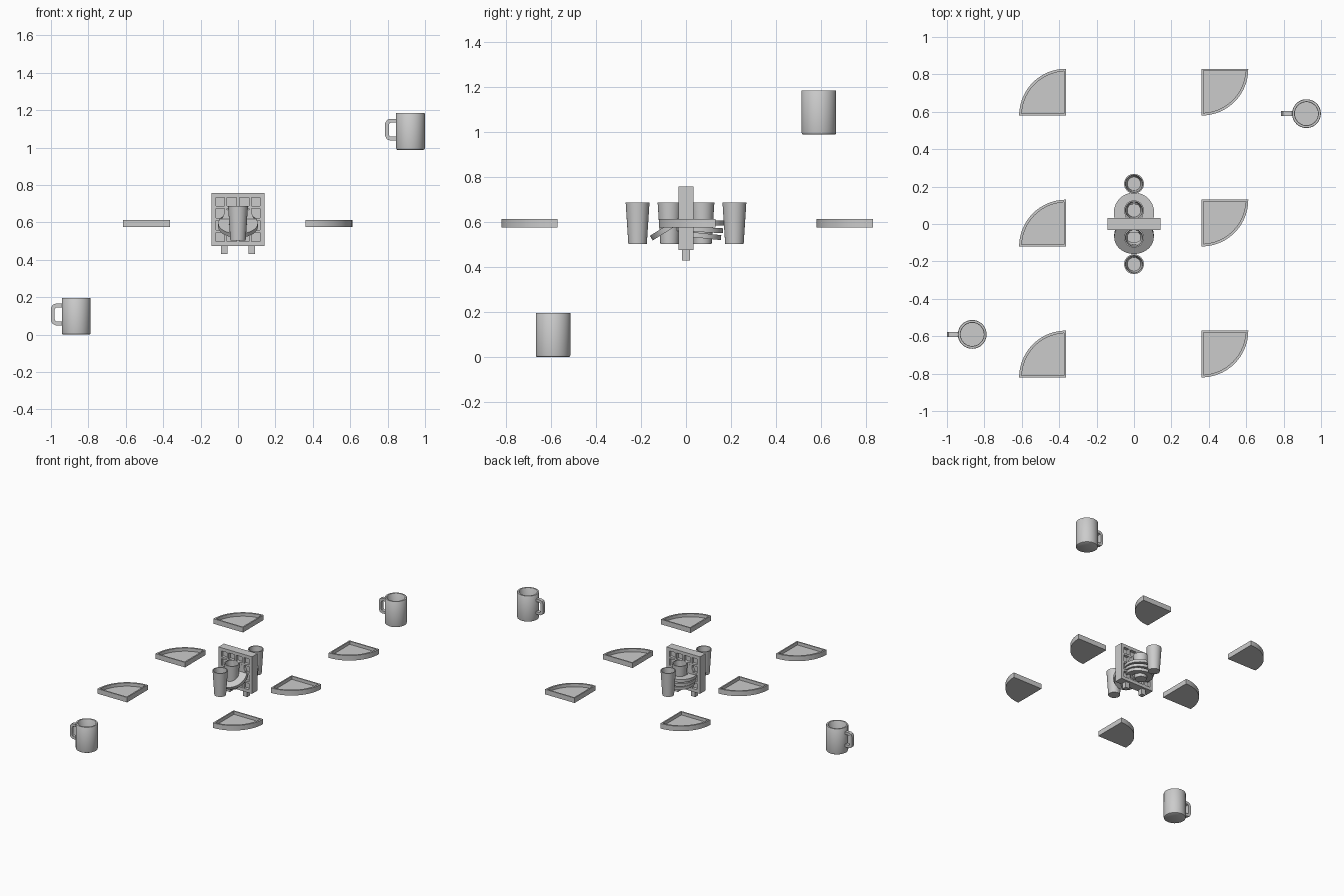
import bpy, bmesh, math
from mathutils import Matrix, Vector

if "Cube" in bpy.data.objects:
    bpy.data.objects.remove(bpy.data.objects["Cube"])


def finish(bm, name, smooth=True):
    bmesh.ops.recalc_face_normals(bm, faces=bm.faces)
    me = bpy.data.meshes.new(name)
    bm.to_mesh(me)
    bm.free()
    ob = bpy.data.objects.new(name, me)
    bpy.context.collection.objects.link(ob)
    if smooth:
        bpy.ops.object.select_all(action='DESELECT')
        ob.select_set(True)
        bpy.context.view_layer.objects.active = ob
        bpy.ops.object.shade_smooth_by_angle(angle=math.radians(35))
    return ob


def add_lathe(bm, profile, loc, closed=False, tilt=0.0, n=40):
    """Spin an (r, z) profile; r = 0 closes with a single point."""
    m = Matrix.Translation(loc) @ Matrix.Rotation(tilt, 4, 'X')
    rings = []
    for r, z in profile:
        count = n if r > 0 else 1
        rings.append([bm.verts.new(m @ Vector((r * math.cos(2 * math.pi * i / n),
                                               r * math.sin(2 * math.pi * i / n), z)))
                      for i in range(count)])
    pairs = list(zip(rings, rings[1:]))
    if closed:
        pairs.append((rings[-1], rings[0]))
    for a, b in pairs:
        for i in range(n):
            j = (i + 1) % n
            if len(a) == 1:
                bm.faces.new((a[0], b[i], b[j]))
            elif len(b) == 1:
                bm.faces.new((a[i], a[j], b[0]))
            else:
                bm.faces.new((a[i], a[j], b[j], b[i]))


def add_box(bm, x, y, z):
    m = Matrix.Translation(((x[0] + x[1]) / 2, (y[0] + y[1]) / 2, (z[0] + z[1]) / 2))
    m = m @ Matrix.Diagonal((x[1] - x[0], y[1] - y[0], z[1] - z[0], 1))
    bmesh.ops.create_cube(bm, size=1, matrix=m)


def mug(name, loc):
    bm = bmesh.new()
    add_lathe(bm, [(0, 0), (0.070, 0), (0.075, 0.003), (0.077, 0.010), (0.077, 0.194),
                   (0.075, 0.197), (0.064, 0.197), (0.062, 0.194), (0.062, 0.018),
                   (0, 0.018)], loc, n=48)
    # D-shaped handle
    outer = [(-0.07, 0.166), (-0.110, 0.166), (-0.126, 0.159), (-0.135, 0.142),
             (-0.135, 0.074), (-0.126, 0.057), (-0.110, 0.050), (-0.07, 0.050)]
    inner = [(-0.07, 0.146), (-0.104, 0.146), (-0.111, 0.143), (-0.115, 0.135),
             (-0.115, 0.081), (-0.111, 0.073), (-0.104, 0.070), (-0.07, 0.070)]
    loops = [[bm.verts.new(Vector(loc) + Vector((x, y, z))) for x, z in prof]
             for prof, y in ((outer, -0.013), (outer, 0.013), (inner, 0.013), (inner, -0.013))]
    for k in range(4):
        a, b = loops[k], loops[(k + 1) % 4]
        for i in range(7):
            bm.faces.new((a[i], a[i + 1], b[i + 1], b[i]))
    for i in (0, 7):
        bm.faces.new([l[i] for l in loops])
    finish(bm, name)


def tray(name, corner, start):
    """Quarter-round tray with a raised rim."""
    cx, cy = corner
    bm = bmesh.new()
    pts = [(cx, cy)] + [(cx + 0.25 * math.cos(start + i * math.pi / 48),
                         cy + 0.25 * math.sin(start + i * math.pi / 48)) for i in range(25)]
    base = bm.faces.new([bm.verts.new((x, y, 0.575)) for x, y in pts])
    ext = bmesh.ops.extrude_face_region(bm, geom=[base], use_keep_orig=True)
    top = [g for g in ext['geom'] if isinstance(g, bmesh.types.BMFace)]
    bmesh.ops.translate(bm, vec=(0, 0, 0.038), verts=top[0].verts)
    bmesh.ops.recalc_face_normals(bm, faces=bm.faces)
    bmesh.ops.inset_region(bm, faces=top, thickness=0.014)
    # sink the floor with vertical rim walls
    ext = bmesh.ops.extrude_face_region(bm, geom=top)
    floor = [g for g in ext['geom'] if isinstance(g, bmesh.types.BMVert)]
    bmesh.ops.translate(bm, vec=(0, 0, -0.024), verts=floor)
    doomed = [f for f in top if f.is_valid]
    if doomed:
        bmesh.ops.delete(bm, geom=doomed, context='FACES')
    finish(bm, name)


# Mugs
mug("mug_low", (-0.865, -0.59, 0))
mug("mug_high", (0.922, 0.59, 0.988))

# Six corner trays
for i, y in enumerate((-0.7, 0.0, 0.7)):
    tray(f"tray_left_{i}", (-0.364, y - 0.12), math.pi / 2)
    tray(f"tray_right_{i}", (0.361, y + 0.13), -math.pi / 2)

# Upright panel: thin web with a grid of ribs, leaving pockets on both faces
bm = bmesh.new()
X0, X1, Z0, Z1, D = -0.142, 0.142, 0.475, 0.758, 0.033
add_box(bm, (X0, X1), (-0.010, 0.010), (Z0, Z1))
for i in range(5):
    w = 0.012 if i in (0, 4) else 0.007
    d = D if i in (0, 4) else D - 0.001
    c = X0 + 0.012 + i * (X1 - X0 - 0.024) / 4
    add_box(bm, (c - w, c + w), (-d, d), (Z0, Z1))
    c = Z0 + 0.012 + i * (Z1 - Z0 - 0.024) / 4
    add_box(bm, (X0, X1), (-d + 0.0005, d - 0.0005), (c - w, c + w))
finish(bm, "upright_panel", smooth=False)

# Round boss in the middle of the panel
bm = bmesh.new()
bmesh.ops.create_cone(bm, cap_ends=True, segments=40, radius1=0.085, radius2=0.085, depth=0.064,
                      matrix=Matrix.Translation((0, 0, 0.605)) @ Matrix.Rotation(math.pi / 2, 4, 'X'))
finish(bm, "panel_boss")

# Short feet
for s, side in ((-1, "left"), (1, "right")):
    bm = bmesh.new()
    add_box(bm, (s * 0.073 - 0.017, s * 0.073 + 0.017), (-0.017, 0.017), (0.43, 0.48))
    finish(bm, "foot_" + side, smooth=False)

# Tapered cups, two on each side of the panel
for y in (-0.215, -0.073, 0.073, 0.215):
    bm = bmesh.new()
    add_lathe(bm, [(0, 0), (0.041, 0), (0.053, 0.185), (0.046, 0.185), (0.036, 0.012),
                   (0, 0.012)], (0, y, 0.502))
    finish(bm, "cup")


# Cup-holding rings: one tilted at the front, a stack at the back
def holder(name, y, z, r, tilt, h=0.024):
    bm = bmesh.new()
    add_lathe(bm, [(0.048, -h / 2), (r, -h / 2), (r, h / 2), (0.048, h / 2)],
              (0, y, z), closed=True, tilt=tilt, n=48)
    finish(bm, name)


holder("front_ring", -0.064, 0.585, 0.106, math.radians(32))
for z, r, t in ((0.596, 0.108, 0), (0.567, 0.104, -3), (0.541, 0.096, -6)):
    holder("back_ring", 0.06, z, r, math.radians(t), 0.022)
